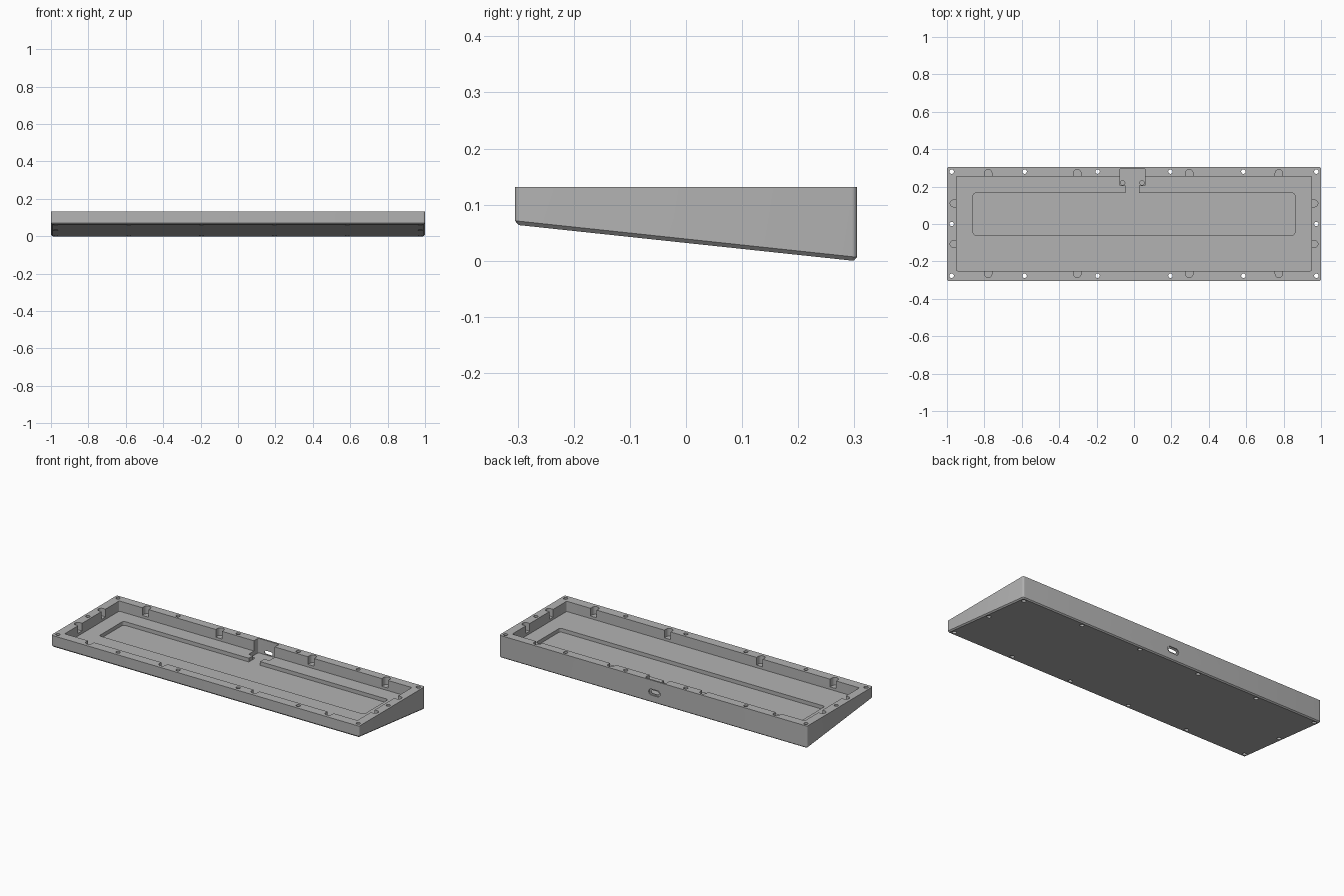
import bpy, bmesh
from mathutils import Matrix, Vector

cube = bpy.data.objects.get("Cube")
if cube:
    bpy.data.objects.remove(cube, do_unlink=True)

TOP = 0.132       # rim height
FLOOR = 0.072     # main tray floor
POCKET = 0.05     # recessed pocket floor
ABOVE = TOP + 0.05

grey = bpy.data.materials.new("case grey")
grey.use_nodes = True
colour = (0.45, 0.45, 0.45, 1)
grey.diffuse_color = colour
grey.node_tree.nodes["Principled BSDF"].inputs["Base Color"].default_value = colour


def finish(bm, name):
    bmesh.ops.recalc_face_normals(bm, faces=bm.faces)
    mesh = bpy.data.meshes.new(name)
    bm.to_mesh(mesh)
    bm.free()
    mesh.materials.append(grey)
    obj = bpy.data.objects.new(name, mesh)
    bpy.context.scene.collection.objects.link(obj)
    return obj


def rounded_box(bm, x0, x1, y0, y1, z0, z1, radius):
    """Box with its upright edges rounded."""
    size = Matrix.Diagonal((x1 - x0, y1 - y0, z1 - z0, 1))
    centre = Vector((x0 + x1, y0 + y1, z0 + z1)) / 2
    bmesh.ops.create_cube(bm, size=1, matrix=Matrix.Translation(centre) @ size)
    upright = [e for e in bm.edges if abs(e.verts[0].co.z - e.verts[1].co.z) > 0.9 * (z1 - z0)]
    bmesh.ops.bevel(bm, geom=upright, offset=radius, segments=5, profile=0.5, affect='EDGES')


cutters = []


def cut_box(name, *dims, radius=0.006):
    bm = bmesh.new()
    rounded_box(bm, *dims, radius)
    cutters.append(finish(bm, name))


def cut_hole(name, x, y, radius, z0, z1):
    bm = bmesh.new()
    bmesh.ops.create_cone(bm, cap_ends=True, segments=20, radius1=radius, radius2=radius,
                          depth=z1 - z0, matrix=Matrix.Translation((x, y, (z0 + z1) / 2)))
    cutters.append(finish(bm, name))


def cut_port(name, width, height, y0, y1):
    """Stadium-shaped opening through the back wall."""
    bm = bmesh.new()
    rounded_box(bm, -width / 2, width / 2, -height / 2, height / 2, y0, y1, height * 0.49)
    # Local depth becomes y, local height becomes z
    for v in bm.verts:
        x, h, y = v.co
        v.co = (x - 0.008, y, h + 0.062)
    cutters.append(finish(bm, name))


# Wedge-shaped body: flat top, sloping underside, chamfered lower rim
bm = bmesh.new()
rounded_box(bm, -1, 1, -0.305, 0.305, 0, TOP, 0.01)
for v in bm.verts:
    if v.co.z < 0.01:
        v.co.z = 0.0325 - 0.1066 * v.co.y
bm.normal_update()
underside = min(bm.faces, key=lambda f: f.normal.z)
bmesh.ops.bevel(bm, geom=list(underside.edges), offset=0.007, segments=1, affect='EDGES')
case = finish(bm, "keyboard_case")

# Main tray and inner pocket
cut_box("tray_cutter", -0.95, 0.95, -0.25, 0.255, FLOOR, ABOVE)
cut_box("pocket_cutter", -0.86, 0.86, -0.06, 0.165, POCKET, ABOVE, radius=0.014)

# Connector bay with its neck, screw holes and port
cut_box("bay_cutter", -0.075, 0.06, 0.205, 0.295, POCKET - 0.003, ABOVE)
cut_box("neck_cutter", -0.045, 0.028, 0.15, 0.22, POCKET, ABOVE, radius=0.001)
for x in (-0.061, 0.043):
    cut_hole("bay_screw_cutter", x, 0.22, 0.012, 0.025, 0.08)
cut_port("port_recess_cutter", 0.074, 0.036, 0.299, 0.33)
cut_port("port_opening_cutter", 0.052, 0.02, 0.28, 0.31)

# Round-ended notches around the inner rim
NOTCH = 0.087
for x in (-0.78, -0.303, 0.295, 0.775):
    cut_box("back_notch_cutter", x - 0.02, x + 0.02, 0.2, 0.291, NOTCH, ABOVE, radius=0.0195)
    cut_box("front_notch_cutter", x - 0.02, x + 0.02, -0.286, -0.2, NOTCH, ABOVE, radius=0.0195)
for y in (0.11, -0.107):
    for side in (-1, 1):
        xs = sorted((side * 0.9, side * 0.983))
        cut_box("side_notch_cutter", *xs, y - 0.018, y + 0.018, NOTCH, ABOVE, radius=0.0175)

# Screw holes right through the rim
for i in range(6):
    x = -0.975 + 0.39 * i
    for y in (-0.277, 0.28):
        cut_hole("screw_cutter", x, y, 0.012, -0.05, ABOVE)
for x in (-0.975, 0.975):
    cut_hole("screw_cutter", x, 0, 0.012, -0.05, ABOVE)

# Carve everything out of the body
bpy.context.view_layer.objects.active = case
for cutter in cutters:
    mod = case.modifiers.new("cut", 'BOOLEAN')
    mod.operation = 'DIFFERENCE'
    mod.solver = 'EXACT'
    mod.object = cutter
    bpy.ops.object.modifier_apply(modifier=mod.name)
    bpy.data.objects.remove(cutter, do_unlink=True)

bpy.ops.object.select_all(action='DESELECT')
case.select_set(True)
bpy.ops.object.shade_smooth_by_angle(angle=0.5)

# Stand the case on the ground
lowest = min(v.co.z for v in case.data.vertices)
for v in case.data.vertices:
    v.co.z -= lowest
